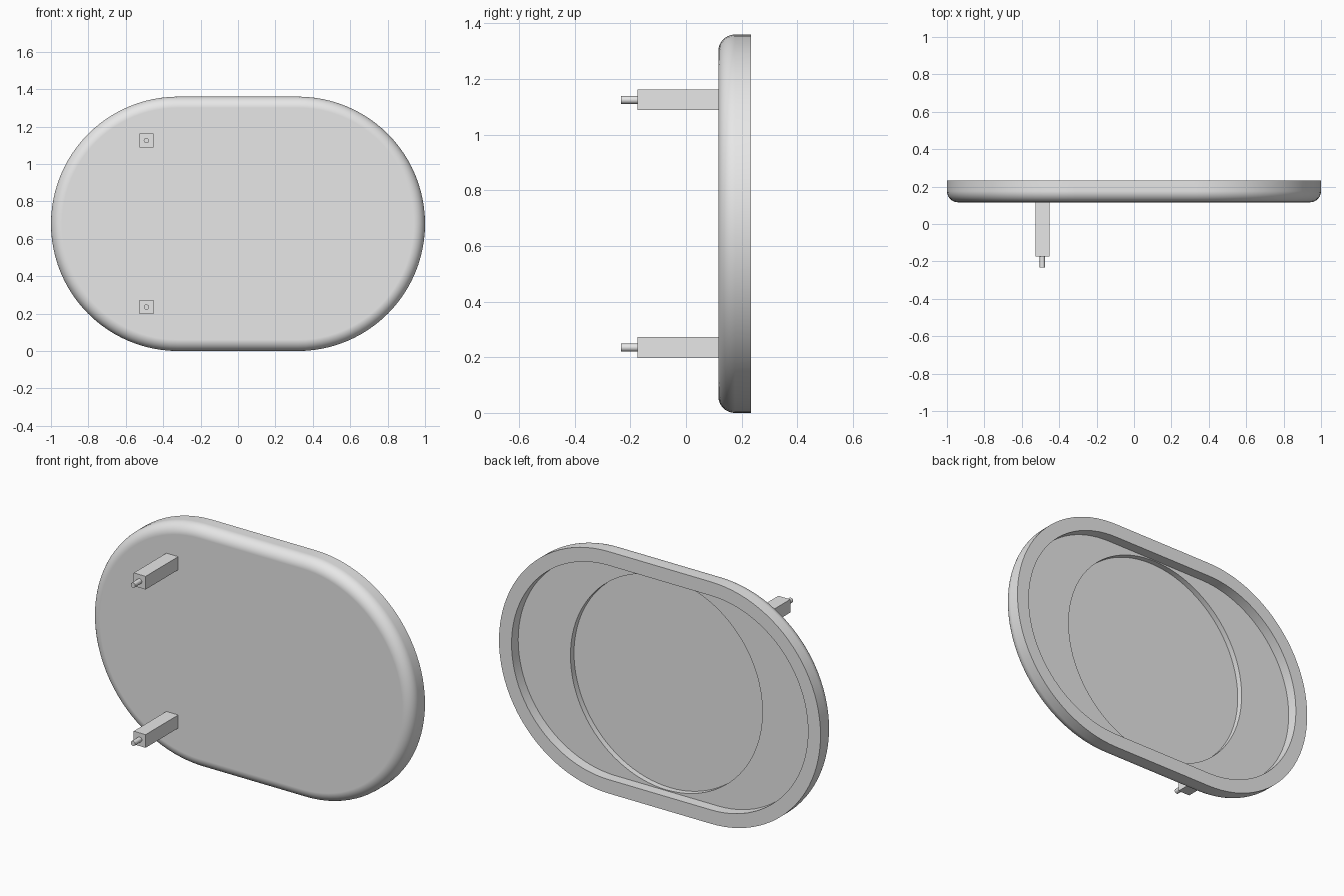
import bpy
import bmesh
import math
from mathutils import Matrix

cube = bpy.data.objects.get("Cube")
if cube:
    bpy.data.objects.remove(cube, do_unlink=True)

grey = bpy.data.materials.new("light_grey")
grey.use_nodes = True
colour = (0.8, 0.8, 0.8, 1)
grey.diffuse_color = colour
grey.node_tree.nodes["Principled BSDF"].inputs["Base Color"].default_value = colour

HALF = 0.32            # half the straight run of the outline
RADIUS = 0.68          # outer end radius, also the centre height
FRONT, BACK = 0.116, 0.233
FILLET = 0.06
ARC_STEPS = 48


def finish(name, bm):
    """Turn a bmesh into a smooth-by-angle object."""
    bmesh.ops.recalc_face_normals(bm, faces=bm.faces)
    mesh = bpy.data.meshes.new(name)
    bm.to_mesh(mesh)
    bm.free()
    mesh.materials.append(grey)
    obj = bpy.data.objects.new(name, mesh)
    bpy.context.collection.objects.link(obj)
    bpy.ops.object.select_all(action="DESELECT")
    obj.select_set(True)
    bpy.context.view_layer.objects.active = obj
    bpy.ops.object.shade_smooth_by_angle(angle=math.radians(30))
    return obj


def ring(bm, half, radius, y):
    """Stadium outline; a half-length of zero gives a circle."""
    verts = []
    for side in (1, -1):
        for i in range(ARC_STEPS + 1):
            a = math.pi * (i / ARC_STEPS - 0.5)
            x = side * (half + radius * math.cos(a))
            z = RADIUS + side * radius * math.sin(a)
            verts.append(bm.verts.new((x, y, z)))
    return verts


# Tray: rounded front edge, rim, stadium recess, then a deeper round recess
FLOOR, WELL = 0.174, 0.142
sections = []
for i in range(11):
    a = math.pi / 2 * i / 10
    sections.append((HALF, RADIUS - FILLET * (1 - math.sin(a)),
                     FRONT + FILLET * (1 - math.cos(a))))
sections += [(HALF, RADIUS, BACK), (HALF, 0.602, BACK), (HALF, 0.602, FLOOR),
             (0, 0.597, FLOOR), (0, 0.597, WELL)]

bm = bmesh.new()
rings = [ring(bm, *s) for s in sections]
for lower, upper in zip(rings, rings[1:]):
    count = len(lower)
    for i in range(count):
        j = (i + 1) % count
        bm.faces.new((lower[i], lower[j], upper[j], upper[i]))
bm.faces.new(rings[0])
bm.faces.new(rings[-1])
bmesh.ops.remove_doubles(bm, verts=bm.verts, dist=0.0001)
tray = finish("tray", bm)
weighted = tray.modifiers.new("flat_face_normals", "WEIGHTED_NORMAL")
weighted.keep_sharp = True

# Square posts with a round pin at the tip
POST_X, POST_TIP, PIN_TIP = -0.49, -0.174, -0.233
for label, z in (("upper", RADIUS + 0.445), ("lower", RADIUS - 0.445)):
    bm = bmesh.new()
    length = FRONT - POST_TIP
    bmesh.ops.create_cube(bm, size=1, matrix=(
        Matrix.Translation((POST_X, (FRONT + POST_TIP) / 2, z))
        @ Matrix.Diagonal((0.074, length, 0.074, 1))))
    finish(label + "_post", bm)

    bm = bmesh.new()
    bmesh.ops.create_cone(bm, cap_ends=True, segments=32, radius1=0.014,
                          radius2=0.014, depth=POST_TIP - PIN_TIP, matrix=(
                              Matrix.Translation((POST_X, (POST_TIP + PIN_TIP) / 2, z))
                              @ Matrix.Rotation(math.pi / 2, 4, "X")))
    finish(label + "_pin", bm)
